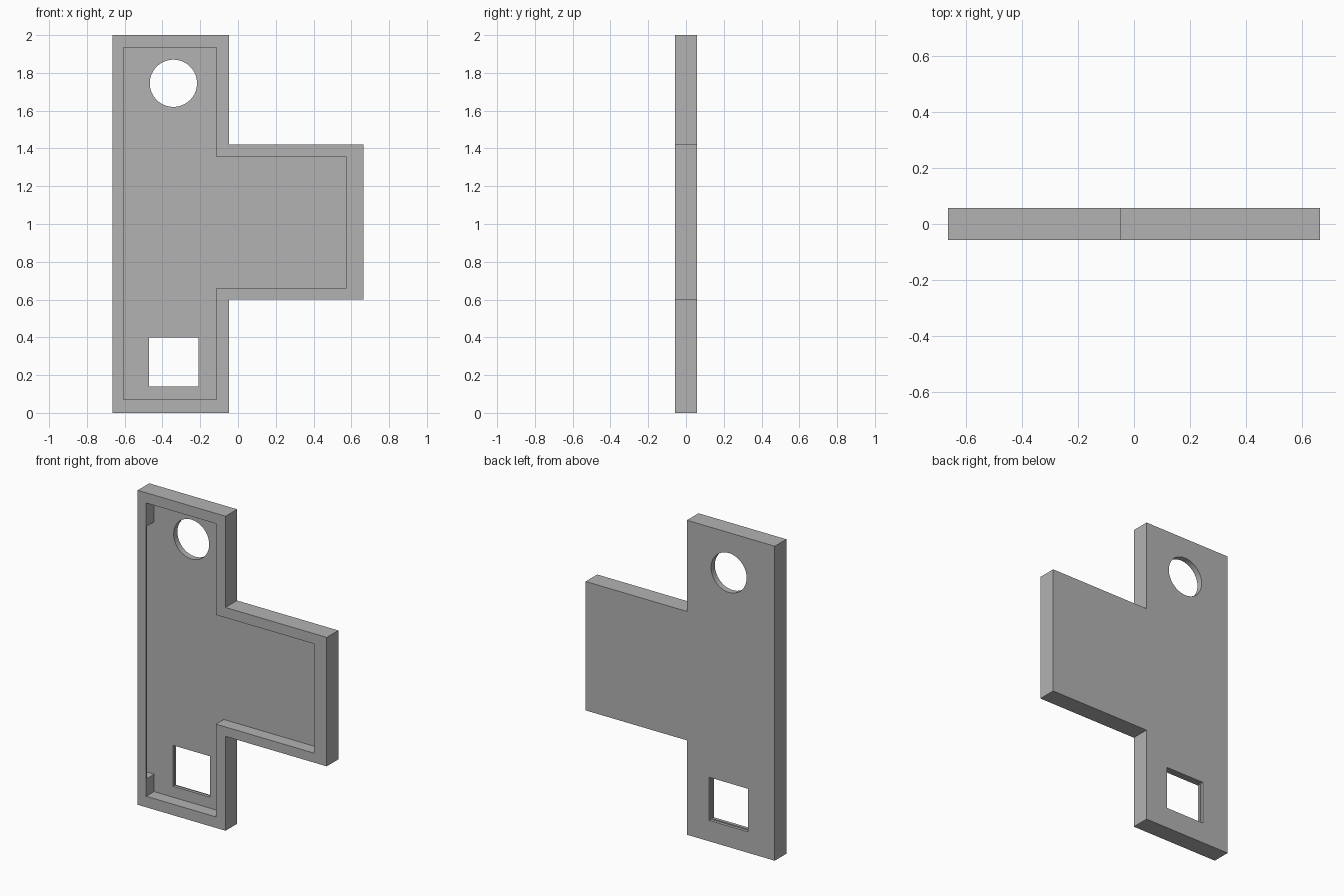
import bpy
import bmesh
from mathutils import Matrix, Vector

cube = bpy.data.objects.get("Cube")
if cube:
    bpy.data.objects.remove(cube, do_unlink=True)

FRONT, BACK, FLOOR = -0.058, 0.058, 0.02

grey = bpy.data.materials.new("plain grey")
grey.use_nodes = True
grey.diffuse_color = (0.45, 0.45, 0.45, 1)
grey.node_tree.nodes["Principled BSDF"].inputs["Base Color"].default_value = grey.diffuse_color


def finish(name, bm):
    bmesh.ops.recalc_face_normals(bm, faces=bm.faces)
    mesh = bpy.data.meshes.new(name)
    bm.to_mesh(mesh)
    bm.free()
    mesh.materials.append(grey)
    obj = bpy.data.objects.new(name, mesh)
    bpy.context.collection.objects.link(obj)
    return obj


def tee(name, left, inner, right, bottom, top, low, high, y0, y1):
    """Upright strip with a side tab, extruded from y0 to y1."""
    outline = [(left, bottom), (inner, bottom), (inner, low), (right, low),
               (right, high), (inner, high), (inner, top), (left, top)]
    bm = bmesh.new()
    face = bm.faces.new([bm.verts.new((x, y0, z)) for x, z in outline])
    new = bmesh.ops.extrude_face_region(bm, geom=[face])["geom"]
    verts = [g for g in new if isinstance(g, bmesh.types.BMVert)]
    bmesh.ops.translate(bm, verts=verts, vec=(0, y1 - y0, 0))
    return finish(name, bm)


def box(name, x0, x1, y0, y1, z0, z1):
    bm = bmesh.new()
    centre = Vector((x0 + x1, y0 + y1, z0 + z1)) / 2
    size = Matrix.Diagonal((x1 - x0, y1 - y0, z1 - z0, 1))
    bmesh.ops.create_cube(bm, size=1, matrix=Matrix.Translation(centre) @ size)
    return finish(name, bm)


def cylinder(name, x, z, radius):
    bm = bmesh.new()
    turn = Matrix.Translation((x, 0, z)) @ Matrix.Rotation(1.5707963, 4, "X")
    bmesh.ops.create_cone(bm, cap_ends=True, segments=64, radius1=radius,
                          radius2=radius, depth=0.4, matrix=turn)
    return finish(name, bm)


# Solid plate
plate = tee("plate", -0.665, -0.047, 0.665, 0, 2, 0.6, 1.42, FRONT, BACK)

# Shallow tray, holes, and undercut slots in both end walls
cutters = [
    tee("tray_recess", -0.605, -0.115, 0.575, 0.07, 1.935, 0.66, 1.355, -0.2, FLOOR),
    cylinder("round_hole", -0.342, 1.745, 0.125),
    box("square_hole", -0.47, -0.21, -0.2, 0.2, 0.14, 0.4),
    box("square_hole_rebate", -0.477, -0.203, 0.04, 0.2, 0.133, 0.407),
    box("left_wall_slot", -0.655, -0.598, FRONT + 0.008, FLOOR + 0.002, 0.18, 1.785),
    box("right_wall_slot", 0.57, 0.63, FRONT + 0.008, FLOOR + 0.002, 0.662, 1.353),
]
for cutter in cutters:
    cut = plate.modifiers.new(cutter.name, "BOOLEAN")
    cut.operation = "DIFFERENCE"
    cut.solver = "EXACT"
    cut.object = cutter

# Bake the cuts and drop the cutters
graph = bpy.context.evaluated_depsgraph_get()
baked = bpy.data.meshes.new_from_object(plate.evaluated_get(graph))
plate.modifiers.clear()
plate.data = baked
for cutter in cutters:
    bpy.data.objects.remove(cutter, do_unlink=True)

# Smooth the round hole, keep every edge sharp
bpy.ops.object.select_all(action="DESELECT")
plate.select_set(True)
bpy.context.view_layer.objects.active = plate
bpy.ops.object.shade_smooth_by_angle()
